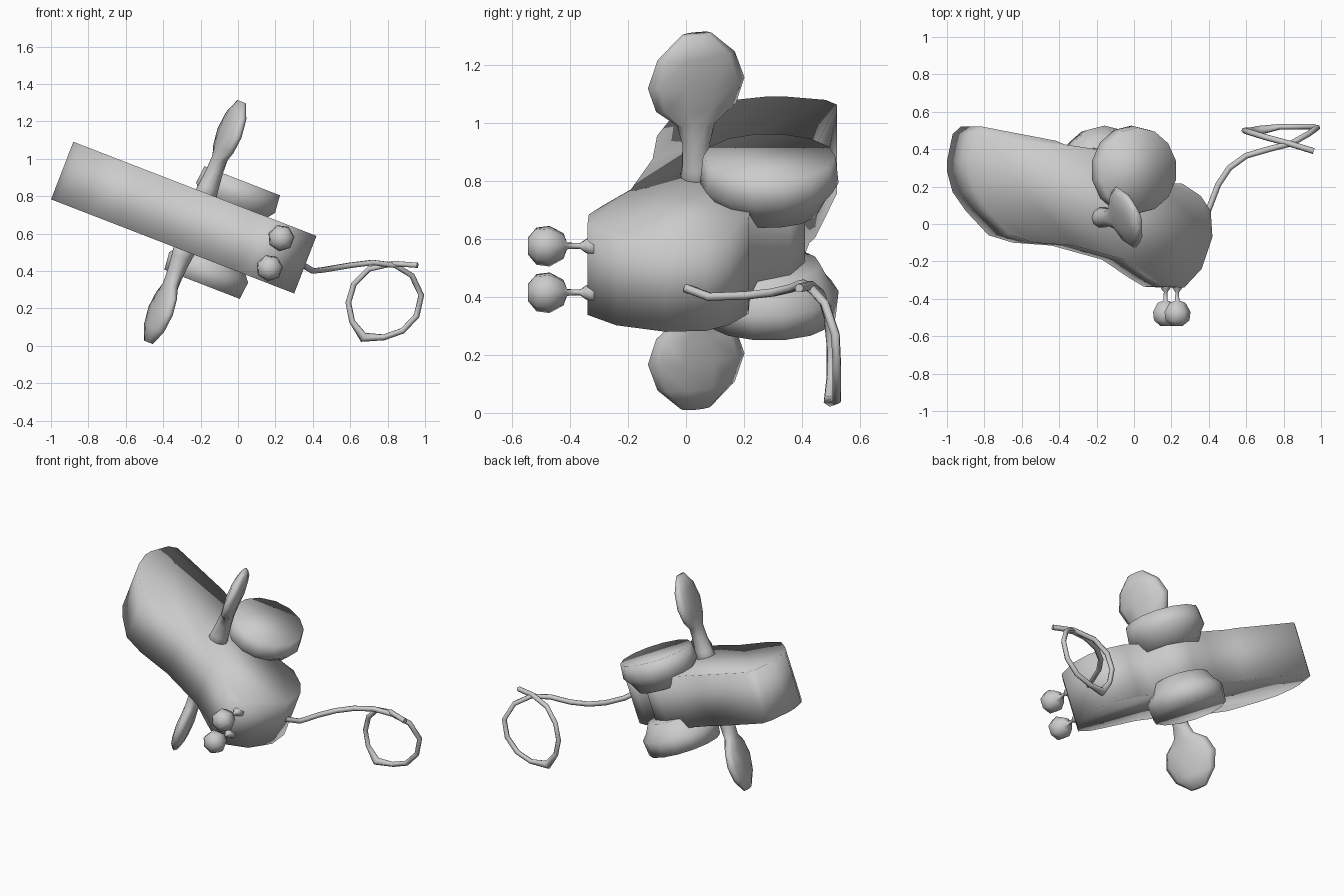
import bpy, bmesh, math
from mathutils import Vector

if "Cube" in bpy.data.objects:
    bpy.data.objects.remove(bpy.data.objects["Cube"])

# Tilted frame of the creature: U along the body, Y world depth, N across its thickness
ORIGIN = Vector((-0.29, 0, 0.685))
U = Vector((0.9325, 0, -0.361))
Y = Vector((0, 1, 0))
N = Vector((0.361, 0, 0.9325))


def place(u, y, n):
    return ORIGIN + U * u + Y * y + N * n


def finish(name, bm):
    bmesh.ops.recalc_face_normals(bm, faces=bm.faces)
    for f in bm.faces:
        f.smooth = True
    me = bpy.data.meshes.new(name)
    bm.to_mesh(me)
    bm.free()
    ob = bpy.data.objects.new(name, me)
    bpy.context.collection.objects.link(ob)
    return ob


def skin(name, rings):
    """Bridge equal-sized rings of points and cap both ends."""
    bm = bmesh.new()
    vs = [[bm.verts.new(p) for p in r] for r in rings]
    k = len(vs[0])
    for a, b in zip(vs, vs[1:]):
        for i in range(k):
            j = (i + 1) % k
            bm.faces.new((a[i], a[j], b[j], b[i]))
    bm.faces.new(vs[0][::-1])
    bm.faces.new(vs[-1])
    return finish(name, bm)


def ellipse(a, b, sides, turn=0.0):
    for i in range(sides):
        t = 2 * math.pi * (i + 0.5) / sides
        p, q = a * math.cos(t), b * math.sin(t)
        yield (p * math.cos(turn) - q * math.sin(turn),
               p * math.sin(turn) + q * math.cos(turn))


# Body: flat silhouette extruded through its thickness
outline = [(-0.697, 0.34), (-0.697, 0.28), (-0.665, 0.17), (-0.59, 0.07),
           (-0.46, -0.06), (-0.32, -0.10), (-0.10, -0.115), (0.19, -0.19),
           (0.35, -0.29), (0.43, -0.335), (0.535, -0.34), (0.635, -0.24),
           (0.697, -0.07), (0.687, 0.07), (0.63, 0.15), (0.526, 0.215),
           (0.40, 0.22), (0.32, 0.36), (0.20, 0.41), (0.03, 0.40),
           (-0.15, 0.425), (-0.20, 0.445), (-0.62, 0.52), (-0.665, 0.48)]
skin("body", [[place(u, y, n) for u, y in outline] for n in (-0.165, 0.165)])

# Mirrored pairs across the thickness: haunches, paddle arms and stalk eyes
haunch = [(0.10, 0.17), (0.16, 0.20), (0.20, 0.232), (0.297, 0.222)]
arm = [(0.10, 0.065, 0.07), (0.20, 0.05, 0.055), (0.29, 0.05, 0.045),
       (0.36, 0.07, 0.04), (0.42, 0.145, 0.04), (0.51, 0.175, 0.045),
       (0.61, 0.14, 0.04), (0.69, 0.055, 0.02)]
eye = [(-0.31, 0.04), (-0.345, 0.025), (-0.365, 0.01), (-0.41, 0.012),
       (-0.422, 0.045), (-0.47, 0.072), (-0.515, 0.066), (-0.545, 0.03)]
for side, s in (("upper", 1), ("lower", -1)):
    skin(side + "_haunch", [[place(0.22 + p, 0.287 + q * 1.03, s * n)
                             for p, q in ellipse(r, r, 14)] for n, r in haunch])
    skin(side + "_arm", [[place(0.065 + p, 0.035 + q, s * n)
                          for p, q in ellipse(t, w, 10, math.radians(18))]
                         for n, w, t in arm])
    skin(side + "_eye", [[place(0.525 + p, y, s * 0.086 + q)
                          for p, q in ellipse(r, r, 7)] for y, r in eye])

# Tail: thin tube running back and closing into a curl
path = [(0.35, 0.00, 0.43), (0.40, 0.08, 0.40), (0.45, 0.21, 0.405),
        (0.51, 0.30, 0.415), (0.60, 0.365, 0.43), (0.72, 0.40, 0.445),
        (0.84, 0.43, 0.43), (0.93, 0.48, 0.375), (0.98, 0.515, 0.27),
        (0.955, 0.52, 0.16), (0.88, 0.52, 0.08), (0.78, 0.52, 0.045),
        (0.67, 0.50, 0.045), (0.61, 0.50, 0.13), (0.59, 0.50, 0.23),
        (0.62, 0.49, 0.33), (0.70, 0.465, 0.41), (0.83, 0.43, 0.44),
        (0.96, 0.39, 0.43)]
cu = bpy.data.curves.new("tail", 'CURVE')
cu.dimensions = '3D'
cu.bevel_depth = 0.016
cu.bevel_resolution = 1
cu.use_fill_caps = True
sp = cu.splines.new('POLY')
sp.points.add(len(path) - 1)
for i, (pt, co) in enumerate(zip(sp.points, path)):
    pt.co = (*co, 1)
    pt.radius = 1.7 if i == 12 else 1.0
sp.use_smooth = True
bpy.context.collection.objects.link(bpy.data.objects.new("tail", cu))
